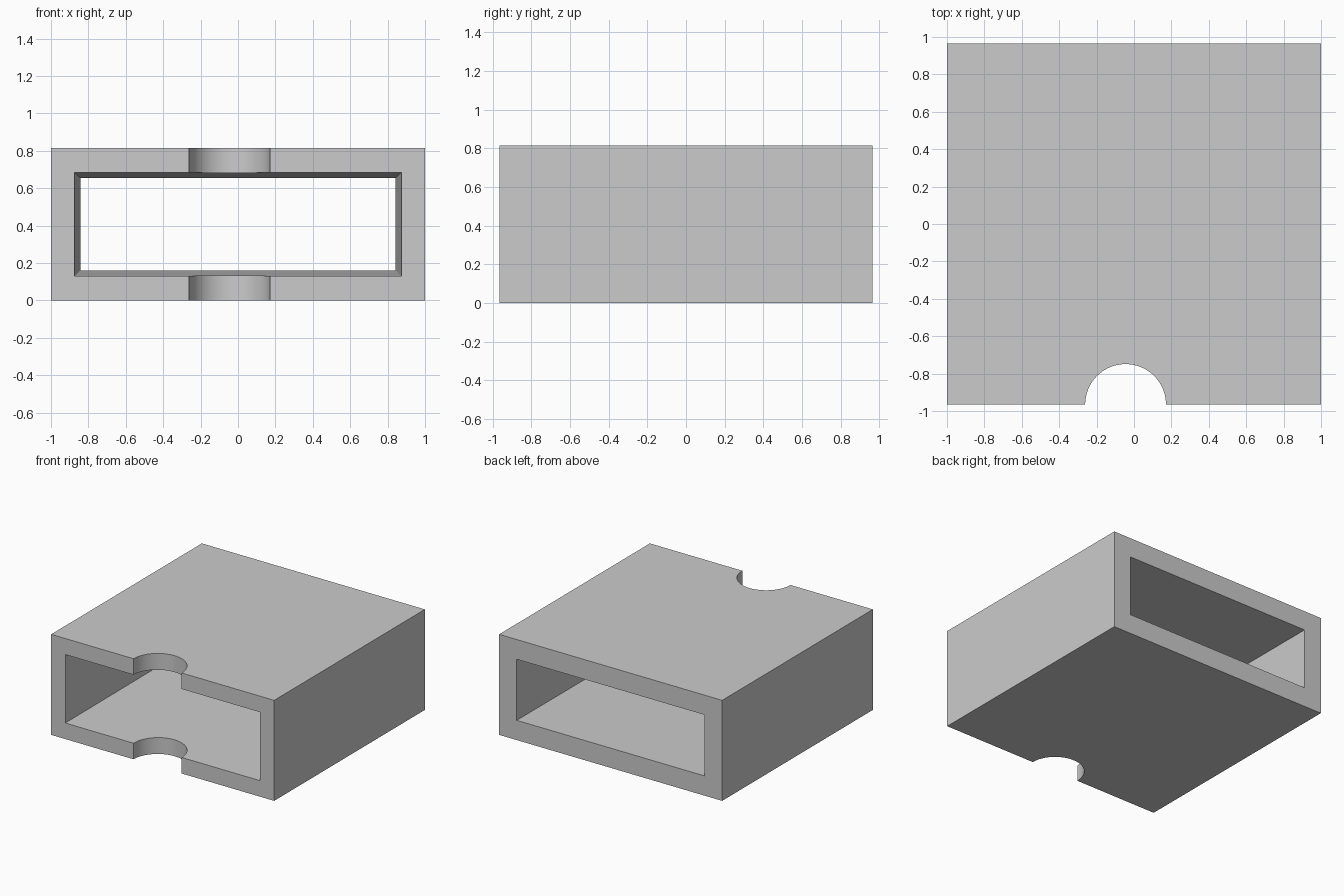
import bpy
import bmesh
from math import radians

cube = bpy.data.objects.get("Cube")
if cube:
    bpy.data.objects.remove(cube, do_unlink=True)

WIDTH, DEPTH, HEIGHT = 2.0, 1.93, 0.815
FRONT, BACK = -DEPTH / 2, DEPTH / 2

grey = bpy.data.materials.new("light grey")
grey.use_nodes = True
colour = (0.6, 0.6, 0.6, 1.0)
grey.diffuse_color = colour
grey.node_tree.nodes["Principled BSDF"].inputs["Base Color"].default_value = colour


def loft(name, sections):
    """Solid between two rectangles, each given as y, half width, wall height."""
    bm = bmesh.new()
    rings = []
    for y, half, wall in sections:
        top = HEIGHT - wall
        rings.append([bm.verts.new(p) for p in
                      ((-half, y, wall), (half, y, wall), (half, y, top), (-half, y, top))])
    a, b = rings
    bm.faces.new(a)
    bm.faces.new(b[::-1])
    for i in range(4):
        j = (i + 1) % 4
        bm.faces.new((a[j], a[i], b[i], b[j]))
    bmesh.ops.recalc_face_normals(bm, faces=bm.faces)
    mesh = bpy.data.meshes.new(name)
    bm.to_mesh(mesh)
    bm.free()
    obj = bpy.data.objects.new(name, mesh)
    obj.data.materials.append(grey)
    bpy.context.collection.objects.link(obj)
    return obj


# Outer box
sleeve = loft("box_sleeve", ((FRONT, WIDTH / 2, 0), (BACK, WIDTH / 2, 0)))

# Opening that narrows evenly from the front to the back
SLOPE = 0.03 / DEPTH
OVER = 0.1
opening = loft("opening_cutter", (
    (FRONT - OVER, 0.873 + SLOPE * OVER, 0.13 - SLOPE * OVER),
    (BACK + OVER, 0.843 - SLOPE * OVER, 0.16 + SLOPE * OVER)))

# Round thumb notch through the top and bottom walls
bpy.ops.mesh.primitive_cylinder_add(vertices=96, radius=0.216, depth=2,
                                    location=(-0.045, FRONT, HEIGHT / 2))
notch = bpy.context.object
notch.name = "thumb_notch_cutter"
notch.data.materials.append(grey)

for cutter in (opening, notch):
    mod = sleeve.modifiers.new(cutter.name, "BOOLEAN")
    mod.operation = "DIFFERENCE"
    mod.solver = "EXACT"
    mod.object = cutter

# Apply the cuts and remove the cutters
bpy.ops.object.select_all(action="DESELECT")
sleeve.select_set(True)
bpy.context.view_layer.objects.active = sleeve
for mod in list(sleeve.modifiers):
    bpy.ops.object.modifier_apply(modifier=mod.name)
for cutter in (opening, notch):
    bpy.data.objects.remove(cutter, do_unlink=True)
bpy.ops.object.shade_smooth_by_angle(angle=radians(30))
